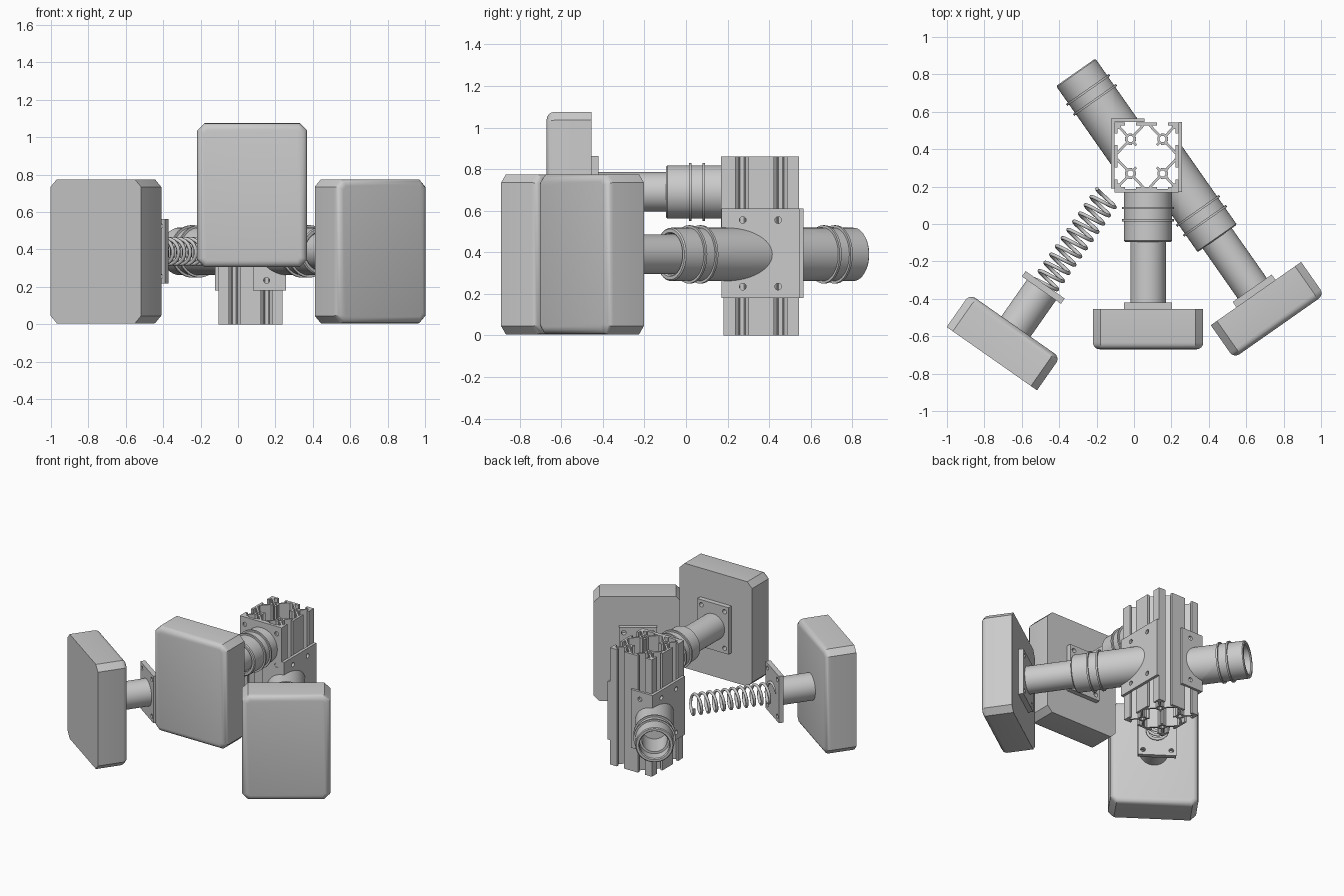
import bpy, bmesh
from math import radians, sin, cos, pi, hypot
from mathutils import Matrix, Vector

if "Cube" in bpy.data.objects:
    bpy.data.objects.remove(bpy.data.objects["Cube"])


def finish(name, bm, M=Matrix(), smooth=True):
    bmesh.ops.recalc_face_normals(bm, faces=bm.faces[:])
    bm.transform(M)
    me = bpy.data.meshes.new(name)
    bm.to_mesh(me)
    bm.free()
    ob = bpy.data.objects.new(name, me)
    bpy.context.collection.objects.link(ob)
    if smooth:
        bpy.ops.object.select_all(action='DESELECT')
        ob.select_set(True)
        bpy.context.view_layer.objects.active = ob
        bpy.ops.object.shade_smooth_by_angle(angle=radians(32))
    return ob


def frame(x, y, z, deg=0):
    return Matrix.Translation((x, y, z)) @ Matrix.Rotation(radians(deg), 4, 'Z')


def lathe(bm, prof, closed=False, n=48):
    """Revolve (radius, y) points about the local Y axis."""
    rings = []
    for r, y in prof:
        if r == 0:
            rings.append([bm.verts.new((0, y, 0))] * n)
        else:
            rings.append([bm.verts.new((r * cos(2 * pi * i / n), y, r * sin(2 * pi * i / n)))
                          for i in range(n)])
    pairs = list(zip(rings, rings[1:]))
    if closed:
        pairs.append((rings[-1], rings[0]))
    for a, b in pairs:
        for i in range(n):
            j = (i + 1) % n
            bm.faces.new(list(dict.fromkeys((a[i], a[j], b[j], b[i]))))


def box(bm, size, loc):
    vs = bmesh.ops.create_cube(bm, size=1)['verts']
    bmesh.ops.scale(bm, vec=size, verts=vs)
    bmesh.ops.translate(bm, vec=loc, verts=vs)


def plate(name, w, h, t, holes, M, r=0.016):
    """Plate in local XZ, thickness 0..t along Y, with drilled holes."""
    bm = bmesh.new()
    box(bm, (w, t, h), (0, t / 2, 0))
    ob = finish(name, bm, M, False)
    cb = bmesh.new()
    for x, z in holes:
        bmesh.ops.create_cone(cb, cap_ends=True, segments=20, radius1=r, radius2=r, depth=0.2,
                              matrix=Matrix.Translation((x, 0, z)) @ Matrix.Rotation(pi / 2, 4, 'X'))
    cut = finish("hole_cutter", cb, M, False)
    cut.hide_render = True
    mod = ob.modifiers.new("holes", 'BOOLEAN')
    mod.object = cut
    mod.operation = 'DIFFERENCE'
    mod.solver = 'EXACT'
    bpy.context.view_layer.objects.active = ob
    bpy.ops.object.modifier_apply(modifier=mod.name)
    bpy.data.objects.remove(cut)


def four(x, z):
    return [(a * x, b * z) for a in (-1, 1) for b in (-1, 1)]


def pad(name, M):
    """Padded block: chamfered corners, rounded front rim."""
    bm = bmesh.new()
    box(bm, (0.59, 0.215, 0.77), (0, -0.1075, 0))
    edges = [e for e in bm.edges if abs(e.verts[0].co.y - e.verts[1].co.y) > 0.1]
    bmesh.ops.bevel(bm, geom=edges, offset=0.04, segments=1, affect='EDGES', profile=0.5)
    rim = [e for e in bm.edges if all(v.co.y < -0.2 for v in e.verts)]
    bmesh.ops.bevel(bm, geom=rim, offset=0.036, segments=4, affect='EDGES', profile=0.5)
    finish(name, bm, M)


def stem(name, M):
    """Flange plate and sliding rod."""
    plate(name + "_flange", 0.255, 0.345, 0.035, four(0.095, 0.135), M)
    bm = bmesh.new()
    lathe(bm, [(0, 0.02), (0.095, 0.02), (0.095, 0.45), (0, 0.45)])
    finish(name + "_rod", bm, M)


def sleeve(bm, end, floor):
    lathe(bm, [(0, floor), (0.085, floor), (0.085, 0.44), (0.1, 0.44), (0.1, 0.368), (0.106, 0.36),
               (0.122, 0.36), (0.128, 0.366), (0.128, end), (0, end)])


def rings(name, M):
    for k, y in enumerate((0.475, 0.54)):
        bm = bmesh.new()
        lathe(bm, [(0.122, y - .006), (0.14, y - .006), (0.14, y + .006), (0.122, y + .006)], True)
        finish(f"{name}_ring_{k + 1}", bm, M)


# Slotted column: four cells of thin bars, mirrored
CX, CY, TOP = 0.067, 0.362, 0.86
segs = [(.137, .153, .17, .153, .034), (.115, .162, .17, .162, .016), (.162, .115, .162, .17, .016),
        (0, .162, .057, .162, .016), (.162, 0, .162, .057, .016),
        (.105, .105, .145, .145, .013), (.067, .105, .016, .156, .013),
        (.105, .067, .156, .016, .013), (.067, .067, .055, .055, .013)]
for i in range(8):
    a, b = (i + .5) * pi / 4, (i + 1.5) * pi / 4
    segs.append((.086 + .024 * cos(a), .086 + .024 * sin(a), .086 + .024 * cos(b), .086 + .024 * sin(b), .013))
bm = bmesh.new()
for sx in (-1, 1):
    for sy in (-1, 1):
        for x1, y1, x2, y2, w in segs:
            L = hypot(x2 - x1, y2 - y1)
            nx, ny = -(y2 - y1) / L * w / 2, (x2 - x1) / L * w / 2
            pts = [(x1 + nx, y1 + ny), (x2 + nx, y2 + ny), (x2 - nx, y2 - ny), (x1 - nx, y1 - ny)]
            lo, hi = [[bm.verts.new((CX + sx * x, CY + sy * y * 1.07, z)) for x, y in pts] for z in (0, TOP)]
            bm.faces.new(lo)
            bm.faces.new(hi)
            for i in range(4):
                j = (i + 1) % 4
                bm.faces.new((lo[i], lo[j], hi[j], hi[i]))
finish("slotted_column", bm, smooth=False)

# Centre arm
M = frame(0.075, -0.455, 0.69)
pad("centre_pad", M)
stem("centre_arm", M)
bm = bmesh.new()
sleeve(bm, 0.635, 0.6)
finish("centre_sleeve", bm, M)
rings("centre_sleeve", M)
plate("centre_mount_plate", 0.34, 0.34, 0.02, four(0.13, 0.115), frame(CX, 0.168, 0.69))

# Right arm pad and rod
R = frame(0.652, -0.372, 0.39, 35)
pad("right_pad", R)
stem("right_arm", R)

# Angled sleeves on wrap-round brackets; the second is turned half round the column
turn = frame(CX, 0.367, 0, 180) @ Matrix.Translation((-CX, -0.367, 0))
for name, T in (("right", Matrix()), ("rear_left", turn)):
    for part, cuts in (("outer", [((.24, 0, 0), (1, 0, 0))]),
                       ("inner", [((.24, 0, 0), (-1, 0, 0)), ((0, .18, 0), (0, -1, 0))])):
        bm = bmesh.new()
        sleeve(bm, 0.95, 0.64)
        bm.transform(R)
        for co, no in cuts:
            bmesh.ops.bisect_plane(bm, geom=bm.verts[:] + bm.edges[:] + bm.faces[:],
                                   plane_co=co, plane_no=no, clear_inner=True)
        finish(f"{name}_sleeve_{part}", bm, T)
    rings(name + "_sleeve", T @ R)
    plate(name + "_bracket_side", 0.375, 0.43, 0.02, four(0.085, 0.16), T @ frame(0.257, 0.358, 0.395, 90))
    plate(name + "_bracket_wing", 0.178, 0.43, 0.018, [(-.015, -.16), (-.015, .16)],
          T @ frame(0.168, 0.17, 0.395))

# Detached left pad, flange and spring
pad("left_pad", frame(-0.76, -0.72, 0.39, 145))
S = frame(-0.475, -0.325, 0.39, 145)
stem("left_arm", S)
turns, n = 11, 20
cu = bpy.data.curves.new("left_spring", 'CURVE')
cu.dimensions = '3D'
cu.bevel_depth = 0.01
cu.bevel_resolution = 2
cu.use_fill_caps = True
sp = cu.splines.new('POLY')
sp.points.add(turns * n)
for i, p in enumerate(sp.points):
    a = 2 * pi * i / n
    v = S @ Vector((0.068 * cos(a), 0.01 - 0.59 * i / (turns * n), 0.068 * sin(a)))
    p.co = (*v, 1)
spring = bpy.data.objects.new("left_spring", cu)
bpy.context.collection.objects.link(spring)
bpy.ops.object.select_all(action='DESELECT')
spring.select_set(True)
bpy.context.view_layer.objects.active = spring
bpy.ops.object.convert(target='MESH')
